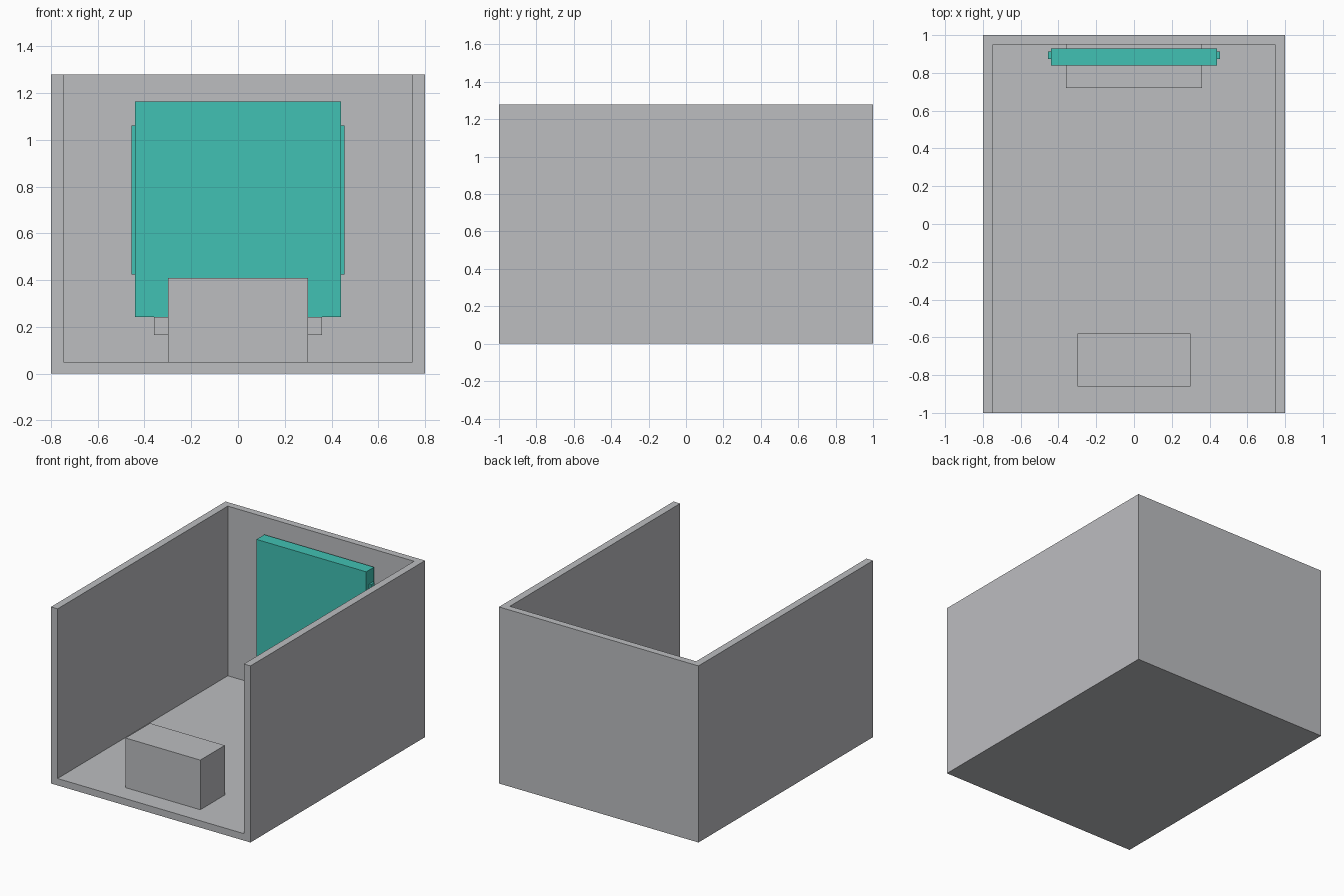
import bpy

default = bpy.data.objects.get("Cube")
if default:
    bpy.data.objects.remove(default, do_unlink=True)


def make_material(name, rgb):
    mat = bpy.data.materials.new(name)
    mat.use_nodes = True
    mat.diffuse_color = (*rgb, 1)
    mat.node_tree.nodes["Principled BSDF"].inputs["Base Color"].default_value = (*rgb, 1)
    return mat


def make_box(name, x, y, z, mat):
    """Box spanning the given (min, max) range on each axis."""
    bpy.ops.mesh.primitive_cube_add(size=1)
    obj = bpy.context.object
    obj.name = name
    for v in obj.data.vertices:
        v.co = [lo + (c + 0.5) * (hi - lo) for c, (lo, hi) in zip(v.co, (x, y, z))]
    obj.data.materials.append(mat)
    return obj


grey = make_material("light grey", (0.503, 0.509, 0.527))
teal = make_material("teal", (0.053, 0.533, 0.451))

# Tray with floor, two side walls and a back wall, open at the front and top
shell = make_box("shell", (-0.8, 0.8), (-1, 1), (0, 1.28), grey)
cutter = make_box("shell_cutter", (-0.747, 0.747), (-1.2, 0.95), (0.05, 1.5), grey)
cutter.hide_render = True
hollow = shell.modifiers.new("hollow", "BOOLEAN")
hollow.operation = "DIFFERENCE"
hollow.solver = "EXACT"
hollow.object = cutter
bpy.context.view_layer.objects.active = shell
bpy.ops.object.modifier_apply(modifier=hollow.name)
bpy.data.objects.remove(cutter, do_unlink=True)

# Block standing on the floor near the front
make_box("front_block", (-0.3, 0.3), (-0.86, -0.58), (0.05, 0.41), grey)

# Ledge on the back wall below the panel
make_box("back_ledge", (-0.36, 0.36), (0.72, 0.95), (0.165, 0.243), grey)

# Upright panel with a thin strip along each side
make_box("panel", (-0.44, 0.44), (0.84, 0.93), (0.243, 1.163), teal)
for side, sign in (("left", 1), ("right", -1)):
    ends = sorted((sign * 0.44, sign * 0.456))
    make_box(side + "_panel_strip", ends, (0.873, 0.913), (0.423, 1.062), teal)
